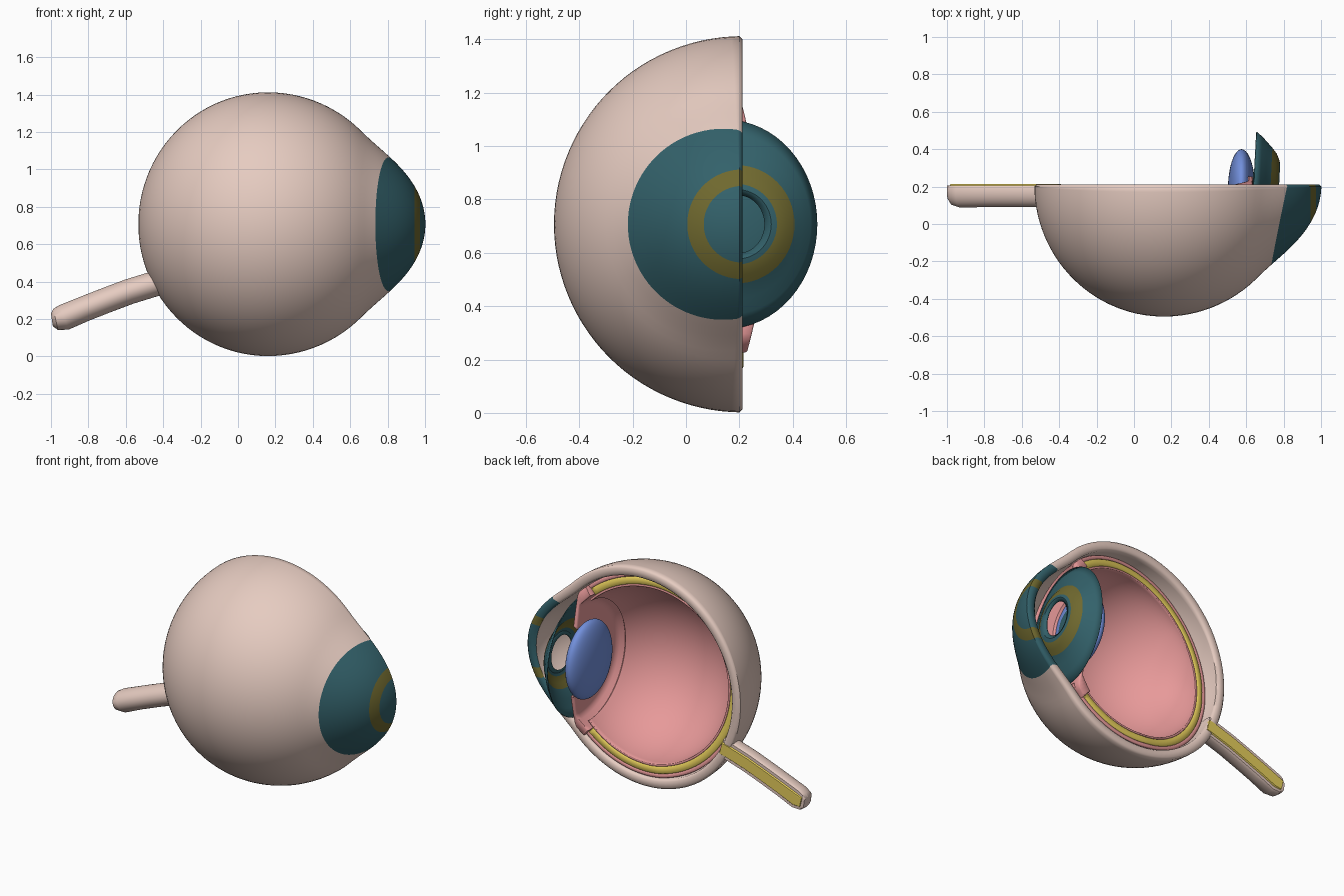
import bpy, bmesh, math
from mathutils import Vector

if "Cube" in bpy.data.objects:
    bpy.data.objects.remove(bpy.data.objects["Cube"])

CX, CY, CZ = 0.16, 0.21, 0.707      # centre of the globe
CUT = 0.20                          # cutting plane, before the rounded rim


def mat(name, r, g, b):
    m = bpy.data.materials.new(name)
    m.diffuse_color = (r, g, b, 1)
    m.use_nodes = True
    m.node_tree.nodes["Principled BSDF"].inputs["Base Color"].default_value = m.diffuse_color
    return m


BEIGE = mat("beige", 0.79, 0.60, 0.53)
PINK = mat("pink", 0.80, 0.32, 0.32)
YELLOW = mat("yellow", 0.82, 0.64, 0.11)
TEAL = mat("teal", 0.033, 0.12, 0.145)
OLIVE = mat("olive", 0.16, 0.14, 0.028)
BLUE = mat("blue", 0.17, 0.28, 0.72)


def finish(name, bm, mats, angle=35):
    bmesh.ops.remove_doubles(bm, verts=bm.verts, dist=1e-5)
    bmesh.ops.recalc_face_normals(bm, faces=bm.faces)
    me = bpy.data.meshes.new(name)
    bm.to_mesh(me)
    bm.free()
    for m in mats:
        me.materials.append(m)
    ob = bpy.data.objects.new(name, me)
    bpy.context.collection.objects.link(ob)
    bpy.ops.object.select_all(action='DESELECT')
    ob.select_set(True)
    bpy.context.view_layer.objects.active = ob
    bpy.ops.object.shade_smooth_by_angle(angle=math.radians(angle))
    return ob


def sunken(dx, dz):
    """Tilted, recessed cut of the inner layers."""
    return min(-0.012, -0.045 + 0.10 * dx - 0.07 * dz)


def proud(dx, dz):
    """Cut of the lens support, standing out behind the iris."""
    return 0.065 * (1 - (dz / 0.47) ** 2) + (0.015 if dz < 0 else -0.012)


def shell(name, r_out, r_in, start, bands, mats, rim=0.012, offset=None, seg=56):
    """Half shell round the x axis. bands: (end angle as function, steps, slot)."""
    bm = bmesh.new()
    slots = [s for _, n, s in bands for _ in range(n)]
    rows_o, rows_i = [], []
    for j in range(seg + 1):
        phi = math.pi * (j / seg - 0.5)
        uy, uz = -math.cos(phi), math.sin(phi)
        angles, a0 = [math.radians(start)], math.radians(start)
        for end, n, _ in bands:
            a1 = end(uy, uz)
            angles += [a0 + (a1 - a0) * (k + 1) / n for k in range(n)]
            a0 = a1
        for rows, rad in ((rows_o, r_out), (rows_i, r_in)):
            row = []
            for a in angles:
                r, c = rad(a) * math.sin(a), math.cos(a)
                x = CX + rad(a) * c * (0.983 if c < 0 else 1)
                y, z = CY + r * uy, CZ + r * uz
                if offset:
                    fade = 1 - (1 - (1 + uy) ** 2) * min(1, r / 0.35)
                    y += offset(x - CX, z - CZ) * fade
                else:
                    y = min(y, CUT)
                row.append(bm.verts.new((x, y, z)))
            rows.append(row)
    caps = []

    def quad(vs, slot):
        f = bm.faces.new(vs)
        f.material_index = slot
        return f
    for j in range(seg):
        for i, s in enumerate(slots):
            for rows, slot in ((rows_o, s), (rows_i, 0)):
                quad((rows[j][i], rows[j][i + 1], rows[j + 1][i + 1], rows[j + 1][i]), slot)
        if start > 0:
            quad((rows_o[j][0], rows_o[j + 1][0], rows_i[j + 1][0], rows_i[j][0]), 0)
        if bands[-1][0](0, 1) < 3.1:
            quad((rows_o[j][-1], rows_o[j + 1][-1], rows_i[j + 1][-1], rows_i[j][-1]), 0)
    for j in (0, seg):
        for i, s in enumerate(slots):
            caps.append(quad((rows_o[j][i], rows_o[j][i + 1],
                              rows_i[j][i + 1], rows_i[j][i]), s))
    bmesh.ops.remove_doubles(bm, verts=bm.verts, dist=1e-5)
    bmesh.ops.recalc_face_normals(bm, faces=bm.faces)
    # rounded rim on the cut face
    caps = [f for f in caps if f.is_valid]
    bmesh.ops.inset_region(bm, faces=caps, thickness=rim, depth=rim, use_even_offset=False)
    return finish(name, bm, mats, 50)


def deg(d):
    return lambda uy, uz: math.radians(d)


def const(r):
    return lambda a: r


# Outer wall with the bulging cornea, coloured by angle from the gaze axis
def wall(a):
    t = min(a / math.radians(45), 1)
    return 0.705 + 0.137 * math.cos(t * math.pi / 2) ** 2


def cornea_edge(uy, uz):
    r = -0.07 * uy + math.sqrt(0.358 ** 2 - (0.07 * uz) ** 2)
    a = 0.5
    for _ in range(30):
        a = math.asin(r / wall(a))
    return a


shell("outer_wall_and_cornea", wall, lambda a: wall(a) - 0.062, 0,
      [(deg(10), 5, 1), (deg(14.7), 3, 2), (cornea_edge, 8, 1), (deg(180), 44, 0)],
      [BEIGE, TEAL, OLIVE])

# Inner layers
shell("middle_layer", const(0.637), const(0.612), 40, [(deg(180), 44, 0)], [PINK], 0.004, sunken)
shell("nerve_layer", const(0.612), const(0.566), 49, [(deg(180), 44, 0)], [YELLOW], 0.006, sunken)
shell("inner_lining", const(0.566), const(0.552), 44, [(deg(180), 44, 0)], [PINK], 0.002, sunken)
shell("lens_support_wall", lambda a: min(0.637, 0.45 / math.cos(a) + 0.03),
      lambda a: min(0.575, 0.45 / math.cos(a)), 25, [(deg(49), 12, 0)], [PINK], 0.006, proud)

# Iris: thin dome with a hole, rows of (x, y radius, z radius, centre y)
bm = bmesh.new()
rows = [(0.762, 0.10, 0.11, 0.195), (0.773, 0.125, 0.13, 0.195), (0.768, 0.15, 0.15, 0.19),
        (0.752, 0.185, 0.19, 0.19), (0.728, 0.215, 0.22, 0.19), (0.70, 0.26, 0.28, 0.175),
        (0.672, 0.30, 0.335, 0.165), (0.641, 0.34, 0.39, 0.15)]
N = 64
rings = []
for x, ry, rz, cy in rows:
    ring = []
    for k in range(N):
        a = 2 * math.pi * k / N
        y = cy + ry * math.cos(a)
        ring.append(bm.verts.new((x + 0.05 * (y - CY), y, CZ + rz * math.sin(a))))
    rings.append(ring)
for i in range(len(rows) - 1):
    for k in range(N):
        q = (k + 1) % N
        f = bm.faces.new((rings[i][k], rings[i][q], rings[i + 1][q], rings[i + 1][k]))
        f.material_index = 1 if i in (2, 3) else 0
iris = finish("iris", bm, [TEAL, OLIVE])
sol = iris.modifiers.new("thickness", 'SOLIDIFY')
sol.thickness = 0.006
sol.offset = 0

# Lens, with a dark spot facing the pupil (sphere poles along x)
bm = bmesh.new()
bmesh.ops.create_uvsphere(bm, u_segments=48, v_segments=32, radius=1)
for f in bm.faces:
    f.material_index = 1 if f.calc_center_median().z > 0.84 else 0
for v in bm.verts:
    v.co = Vector((0.575 + 0.073 * v.co.z, 0.18 + 0.22 * v.co.x, CZ + 0.25 * v.co.y))
finish("lens", bm, [BLUE, TEAL], 60)


# Optic nerve: sheath and core, flattened at the cutting plane
def tube(name, path, ry, rz, cy, ymax, m, n=40):
    bm = bmesh.new()
    loops = []
    for i, (x, z, s) in enumerate(path):
        p, q = path[max(i - 1, 0)], path[min(i + 1, len(path) - 1)]
        t = Vector((q[0] - p[0], 0, q[1] - p[1])).normalized()
        up = Vector((t.z, 0, -t.x))
        loop = []
        for k in range(n):
            a = 2 * math.pi * k / n
            co = Vector((x, cy + ry * s * math.cos(a), z)) + up * (rz * s * math.sin(a))
            co.y = min(co.y, ymax)
            loop.append(bm.verts.new(co))
        loops.append(loop)
    for a, b in zip(loops, loops[1:]):
        for k in range(n):
            q = (k + 1) % n
            bm.faces.new((a[k], a[q], b[q], b[k]))
    bm.faces.new(loops[0])
    bm.faces.new(loops[-1])
    finish(name, bm, [m])


nerve = [(-0.45, 0.387, 1), (-0.58, 0.347, 1), (-0.70, 0.302, 1), (-0.82, 0.255, 1),
         (-0.93, 0.209, 1.03), (-0.975, 0.198, 0.85), (-0.995, 0.195, 0.5)]
tube("nerve_sheath", [(-0.40, 0.40, 1)] + nerve, 0.085, 0.068, 0.175, 0.207, BEIGE)
tube("nerve_core", [(-0.40, 0.40, 1)] + nerve[:-1], 0.045, 0.045, 0.19, 0.215, YELLOW)
